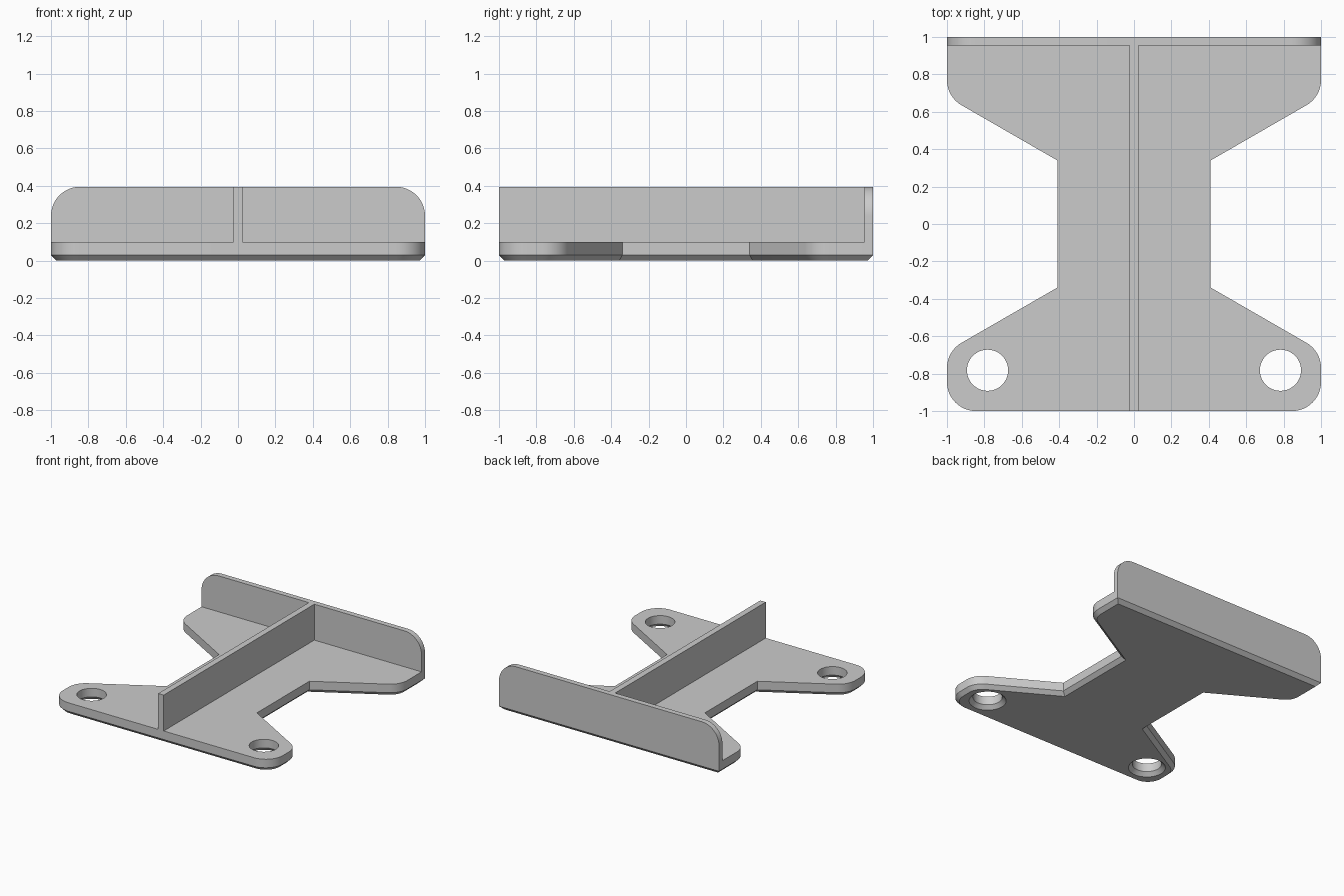
import bpy, bmesh, math
from mathutils import Vector

if "Cube" in bpy.data.objects:
    bpy.data.objects.remove(bpy.data.objects["Cube"], do_unlink=True)

GREY = (0.6, 0.6, 0.6, 1)
grey = bpy.data.materials.new("light grey")
grey.use_nodes = True
grey.diffuse_color = GREY
grey.node_tree.nodes["Principled BSDF"].inputs["Base Color"].default_value = GREY

BASE_TOP, TOP, CHAMFER, RADIUS = 0.1, 0.395, 0.03, 0.155
WALL_FRONT, RIB_HALF = 0.955, 0.025


def rounded(corners, steps=12):
    """Counter-clockwise outline from (x, y, fillet radius) corners."""
    out = []
    for i, (x, y, r) in enumerate(corners):
        p = Vector((x, y))
        if r == 0:
            out.append(p)
            continue
        a = (Vector(corners[i - 1][:2]) - p).normalized()
        b = (Vector(corners[(i + 1) % len(corners)][:2]) - p).normalized()
        half = a.angle(b) / 2
        centre = p + (a + b).normalized() * r / math.sin(half)
        start = p + a * r / math.tan(half) - centre
        turn = math.pi - 2 * half
        for k in range(steps + 1):
            t = turn * k / steps
            c, s = math.cos(t), math.sin(t)
            out.append(centre + Vector((start.x * c - start.y * s,
                                        start.x * s + start.y * c)))
    return out


def inset(points, d):
    """Move an outline inward by d with mitred corners."""
    out = []
    for i, p in enumerate(points):
        e1 = (p - points[i - 1]).normalized()
        e2 = (points[(i + 1) % len(points)] - p).normalized()
        n1, n2 = Vector((-e1.y, e1.x)), Vector((-e2.y, e2.x))
        out.append(p + (n1 + n2) * d / (1 + n1.dot(n2)))
    return out


def loft(name, rings):
    """Solid through matching rings of 3D points, capped at both ends."""
    bm = bmesh.new()
    loops = [[bm.verts.new(p) for p in ring] for ring in rings]
    n = len(loops[0])
    for low, high in zip(loops, loops[1:]):
        for i in range(n):
            j = (i + 1) % n
            bm.faces.new((low[i], low[j], high[j], high[i]))
    bm.faces.new(loops[0][::-1])
    bm.faces.new(loops[-1])
    bmesh.ops.recalc_face_normals(bm, faces=bm.faces)
    mesh = bpy.data.meshes.new(name)
    bm.to_mesh(mesh)
    bm.free()
    mesh.materials.append(grey)
    obj = bpy.data.objects.new(name, mesh)
    bpy.context.collection.objects.link(obj)
    return obj


def select(obj):
    bpy.ops.object.select_all(action='DESELECT')
    obj.select_set(True)
    bpy.context.view_layer.objects.active = obj


def at_z(points, z):
    return [(p.x, p.y, z) for p in points]


# Base plate: waisted outline with a chamfered lower edge
right_side = [(1, -1, RADIUS), (1, -0.68, RADIUS), (0.41, -0.34, 0),
              (0.41, 0.34, 0), (1, 0.68, RADIUS), (1, 1, 0)]
outline = rounded(right_side + [(-x, y, r) for x, y, r in reversed(right_side)])
base = loft("base_plate", [at_z(inset(outline, CHAMFER), 0),
                           at_z(outline, CHAMFER), at_z(outline, BASE_TOP)])

# Screw holes, widened at the underside
for side in (-1, 1):
    rings = []
    for r, z in ((0.15, -0.01), (0.11, 0.03), (0.11, 0.2)):
        rings.append([(side * 0.783 + r * math.cos(math.tau * k / 48),
                       -0.782 + r * math.sin(math.tau * k / 48), z) for k in range(48)])
    cutter = loft("hole_cutter", rings)
    cutter.hide_render = True
    mod = base.modifiers.new("hole", 'BOOLEAN')
    mod.operation, mod.solver, mod.object = 'DIFFERENCE', 'EXACT', cutter
    select(base)
    bpy.ops.object.modifier_apply(modifier=mod.name)
    bpy.data.objects.remove(cutter, do_unlink=True)

# Back wall with rounded upper corners
profile = rounded([(-1, BASE_TOP, 0), (1, BASE_TOP, 0),
                   (1, TOP, RADIUS), (-1, TOP, RADIUS)])
wall = loft("back_wall", [[(p.x, y, p.y) for p in profile] for y in (1, WALL_FRONT)])

# Upright rib along the centre line
strip = rounded([(-RIB_HALF, -1, 0), (RIB_HALF, -1, 0),
                 (RIB_HALF, WALL_FRONT, 0), (-RIB_HALF, WALL_FRONT, 0)])
rib = loft("centre_rib", [at_z(strip, BASE_TOP), at_z(strip, TOP)])

for obj in (base, wall, rib):
    select(obj)
    bpy.ops.object.shade_smooth_by_angle(angle=math.radians(25))
